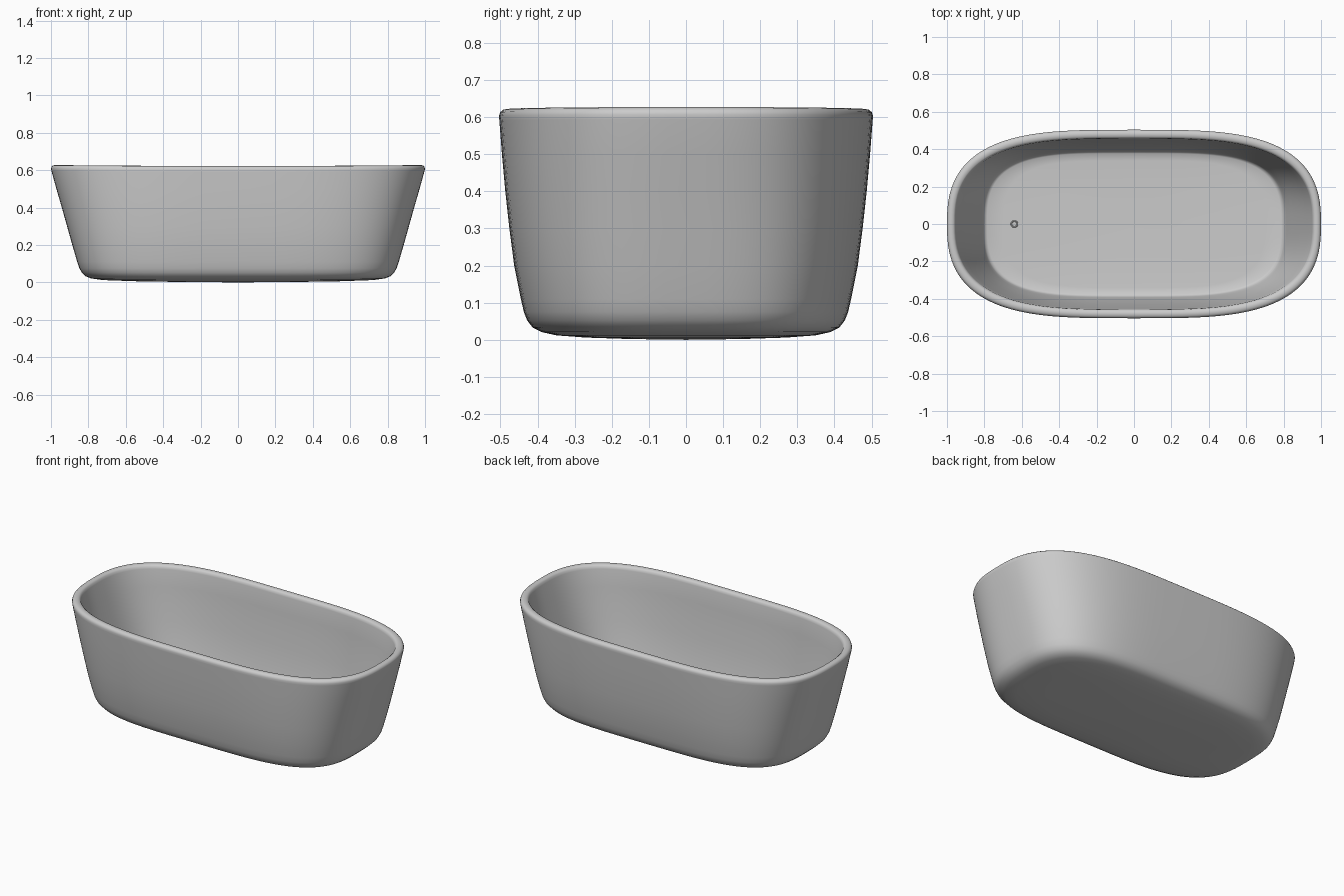
import bpy, bmesh, math

if "Cube" in bpy.data.objects:
    bpy.data.objects.remove(bpy.data.objects["Cube"])

SEG = 128


def outline(rx, ry, z, a, b):
    """Rounded-oblong ring: |x/rx|^a + |y/ry|^b = 1."""
    pts = []
    for i in range(SEG):
        t = 2 * math.pi * i / SEG
        c, s = math.cos(t), math.sin(t)
        u = math.copysign(abs(c) ** (2 / a), c)
        v = math.copysign(abs(s) ** (2 / b), s)
        # rim rises very slightly towards the two ends
        lift = 0.005 * u * u * max(0, (z - 0.5) / 0.12)
        pts.append((rx * u, ry * v, z + lift))
    return pts


# section from the underside, up the outside, over the rim, down to the floor
# (half length, half width, height)
profile = [
    (0.30, 0.15, 0.002), (0.55, 0.27, 0.006), (0.72, 0.35, 0.012),
    (0.785, 0.39, 0.021), (0.815, 0.413, 0.033), (0.835, 0.428, 0.052),
    (0.848, 0.437, 0.075), (0.86, 0.445, 0.11), (0.886, 0.463, 0.20),
    (0.914, 0.476, 0.30), (0.942, 0.487, 0.40), (0.971, 0.496, 0.50),
    (0.997, 0.503, 0.59), (1.0, 0.504, 0.603), (0.997, 0.501, 0.613),
    (0.989, 0.493, 0.620), (0.977, 0.480, 0.622), (0.965, 0.467, 0.620),
    (0.957, 0.459, 0.613), (0.953, 0.456, 0.600), (0.925, 0.450, 0.50),
    (0.897, 0.441, 0.40), (0.869, 0.430, 0.30), (0.841, 0.417, 0.20),
    (0.815, 0.399, 0.11), (0.806, 0.391, 0.075), (0.798, 0.385, 0.060),
    (0.785, 0.377, 0.054), (0.70, 0.34, 0.051), (0.45, 0.22, 0.047),
]

# tub shell
bm = bmesh.new()
rings = []
for rx, ry, z in profile:
    k = min(1, z / 0.6)
    a, b = 4.0 - 0.5 * k, 3.0 - 0.4 * k
    rings.append([bm.verts.new(p) for p in outline(rx, ry, z, a, b)])
for r0, r1 in zip(rings, rings[1:]):
    for i in range(SEG):
        j = (i + 1) % SEG
        bm.faces.new((r0[i], r0[j], r1[j], r1[i]))
for ring, z in ((rings[0], 0.0), (rings[-1], 0.045)):
    mid = bm.verts.new((0, 0, z))
    for i in range(SEG):
        bm.faces.new((mid, ring[i], ring[(i + 1) % SEG]))
bmesh.ops.recalc_face_normals(bm, faces=bm.faces)
mesh = bpy.data.meshes.new("bathtub_shell")
bm.to_mesh(mesh)
bm.free()
tub = bpy.data.objects.new("bathtub_shell", mesh)
bpy.context.collection.objects.link(tub)
for p in mesh.polygons:
    p.use_smooth = True

# drain: a small raised ring with a plug disc
bpy.ops.mesh.primitive_torus_add(location=(-0.64, 0, 0.050), major_radius=0.016,
                                 minor_radius=0.004, major_segments=32, minor_segments=10)
bpy.context.object.name = "drain_ring"
bpy.ops.object.shade_smooth_by_angle()
bpy.ops.mesh.primitive_cylinder_add(vertices=32, radius=0.015, depth=0.006,
                                    location=(-0.64, 0, 0.048))
bpy.context.object.name = "drain_plug"
bpy.ops.object.shade_smooth_by_angle()
